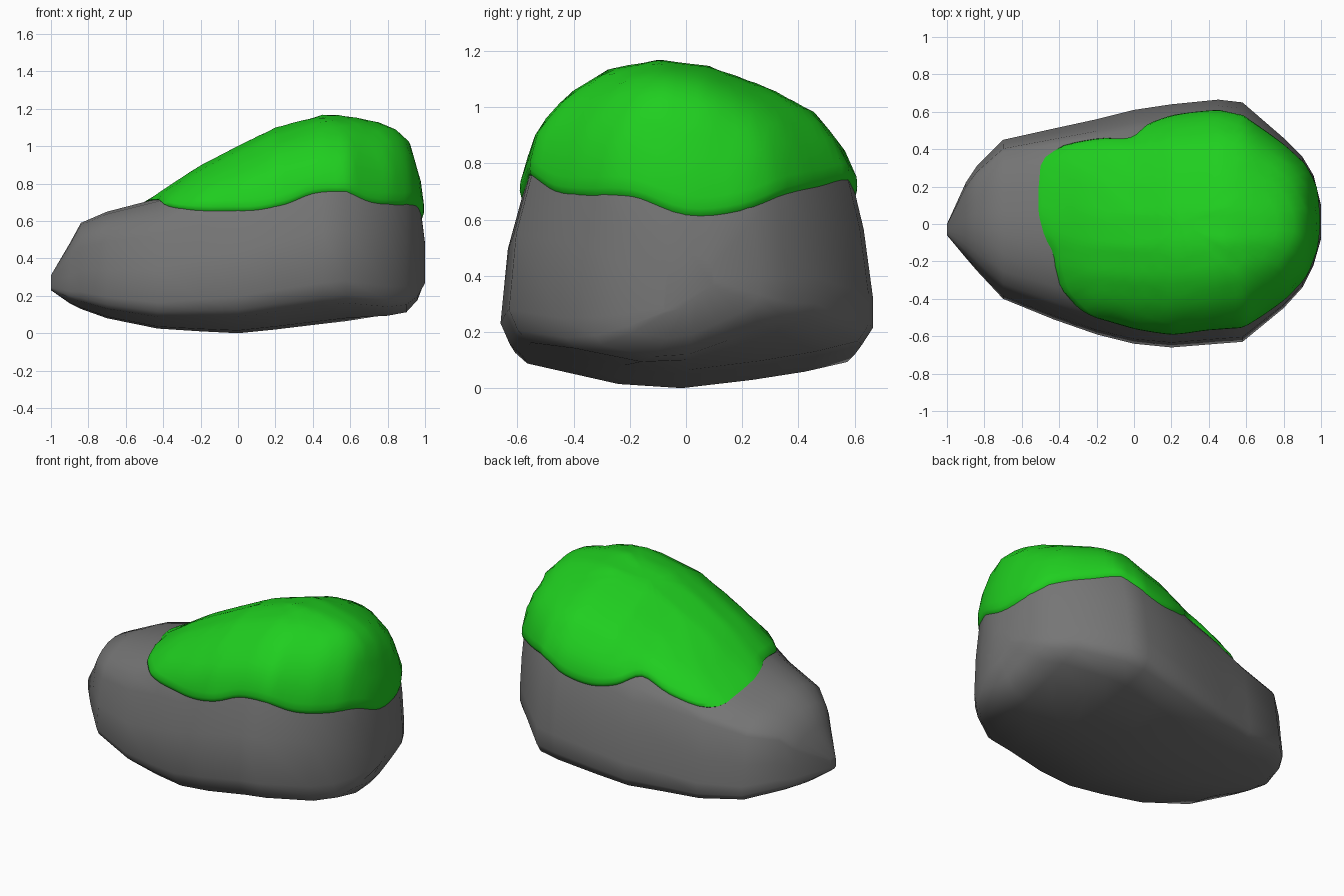
import bpy, bmesh, math
from mathutils import Vector
from mathutils.bvhtree import BVHTree

cube = bpy.data.objects.get("Cube")
if cube:
    bpy.data.objects.remove(cube, do_unlink=True)


def material(name, rgb):
    mat = bpy.data.materials.new(name)
    mat.use_nodes = True
    mat.diffuse_color = (*rgb, 1)
    bsdf = mat.node_tree.nodes["Principled BSDF"]
    bsdf.inputs["Base Color"].default_value = (*rgb, 1)
    bsdf.inputs["Roughness"].default_value = 0.9
    return mat


def finish(bm, name, mat, angle):
    bmesh.ops.recalc_face_normals(bm, faces=bm.faces)
    mesh = bpy.data.meshes.new(name)
    bm.to_mesh(mesh)
    bm.free()
    obj = bpy.data.objects.new(name, mesh)
    bpy.context.collection.objects.link(obj)
    mesh.materials.append(mat)
    bpy.ops.object.select_all(action="DESELECT")
    obj.select_set(True)
    bpy.context.view_layer.objects.active = obj
    bpy.ops.object.shade_smooth_by_angle(angle=math.radians(angle))
    return obj


def bridge(bm, lower, upper):
    count = len(lower)
    for i in range(count):
        j = (i + 1) % count
        bm.faces.new((lower[i], lower[j], upper[j], upper[i]))


# Boulder cross-section: sideways position -1..1, height 0..1
section = [(0, 0), (.4, .03), (.7, .06), (.94, .095), (1, .15), (1, .25),
           (.95, .47), (.89, .62), (.84, .7), (.67, .83), (.42, .91),
           (.1, .98), (-.17, 1), (-.43, .97), (-.65, .89), (-.81, .78),
           (-.88, .63), (-.96, .45), (-1, .2), (-.95, .13), (-.88, .09),
           (-.36, .015)]

# Stations along the boulder: x, front y, back y, bottom z, top z
stations = [(-1, -.06, 0, .23, .31), (-.9, -.18, .22, .16, .48),
            (-.84, -.25, .31, .13, .59), (-.7, -.4, .45, .08, .65),
            (-.43, -.51, .51, .025, .72), (-.2, -.59, .56, .01, .87),
            (0, -.64, .61, 0, .975), (.2, -.66, .64, .02, 1.075),
            (.45, -.64, .665, .05, 1.145), (.58, -.63, .65, .065, 1.14),
            (.8, -.45, .46, .1, 1.095), (.9, -.34, .36, .12, 1.015),
            (.96, -.22, .26, .19, .8), (1, -.08, .1, .3, .48)]


def section_ring(bm, x, front, back, bottom, top):
    mid, half = (front + back) / 2, (back - front) / 2
    # Fuller shoulders at the low end, tilted underside at the tall end
    fullness = min(.4, max(0, -x - .05) * 1.2)
    tilt = .06 if x > .7 else 0
    ring = []
    for u, v in section:
        if v > .6:
            share = fullness if u > 0 else fullness * .6
            v += (1 - v) * share
        z = bottom + v * (top - bottom) + tilt * u * (1 - v)
        ring.append(bm.verts.new((x, mid + u * half, z)))
    return ring


# Boulder
bm = bmesh.new()
rings = [section_ring(bm, *station) for station in stations]
for a, b in zip(rings, rings[1:]):
    bridge(bm, a, b)
bm.faces.new(rings[0])
bm.faces.new(rings[-1])
bmesh.ops.recalc_face_normals(bm, faces=bm.faces)
surface = BVHTree.FromBMesh(bm)
finish(bm, "boulder", material("stone grey", (.18, .18, .18)), 50)

# Moss edge: angle above the horizon for even steps around the centre
edge = [9, 10, 15, 18, 20, 16, 15, 18, 24, 15, 9, 12,
        15, 17, 14, 13, 14, 15, 18, 23, 22, 17, 15, 14]
centre = Vector((.25, 0, .5))
SEGMENTS = 96


def edge_angle(turn):
    pos = turn * len(edge)
    i, f = int(pos), pos % 1
    p = [edge[(i + k) % len(edge)] for k in (-1, 0, 1, 2)]
    slope_a, slope_b = (p[2] - p[0]) / 2, (p[3] - p[1]) / 2
    delta = p[1] - p[2]
    return p[1] + f * (slope_a + f * (-3 * delta - 2 * slope_a - slope_b
                                      + f * (2 * delta + slope_a + slope_b)))


def moss_point(turn, rise, lift):
    low = edge_angle(turn)
    height = math.radians(low + (90 - low) * rise)
    spin = turn * math.tau
    ray = Vector((math.cos(height) * math.cos(spin),
                  math.cos(height) * math.sin(spin), math.sin(height)))
    # Lean the lift upwards so the sloping side is as thick as the rest
    outward = (ray + Vector((0, 0, .6))).normalized()
    return surface.ray_cast(centre, ray)[0] + outward * lift


# Moss cap: a rounded rim, then rings climbing to the crown
bm = bmesh.new()
levels = [(0, -.03), (0, .005), (.015, .016), (.05, .024)]
levels += [(k / 12, .025) for k in range(2, 12)]
rings = [[bm.verts.new(moss_point(s / SEGMENTS, rise, lift))
          for s in range(SEGMENTS)] for rise, lift in levels]
for a, b in zip(rings, rings[1:]):
    bridge(bm, a, b)
crown = bm.verts.new(moss_point(0, 1, .025))
for i in range(SEGMENTS):
    bm.faces.new((rings[-1][i], rings[-1][(i + 1) % SEGMENTS], crown))
finish(bm, "moss_cap", material("moss green", (.014, .62, .014)), 60)
